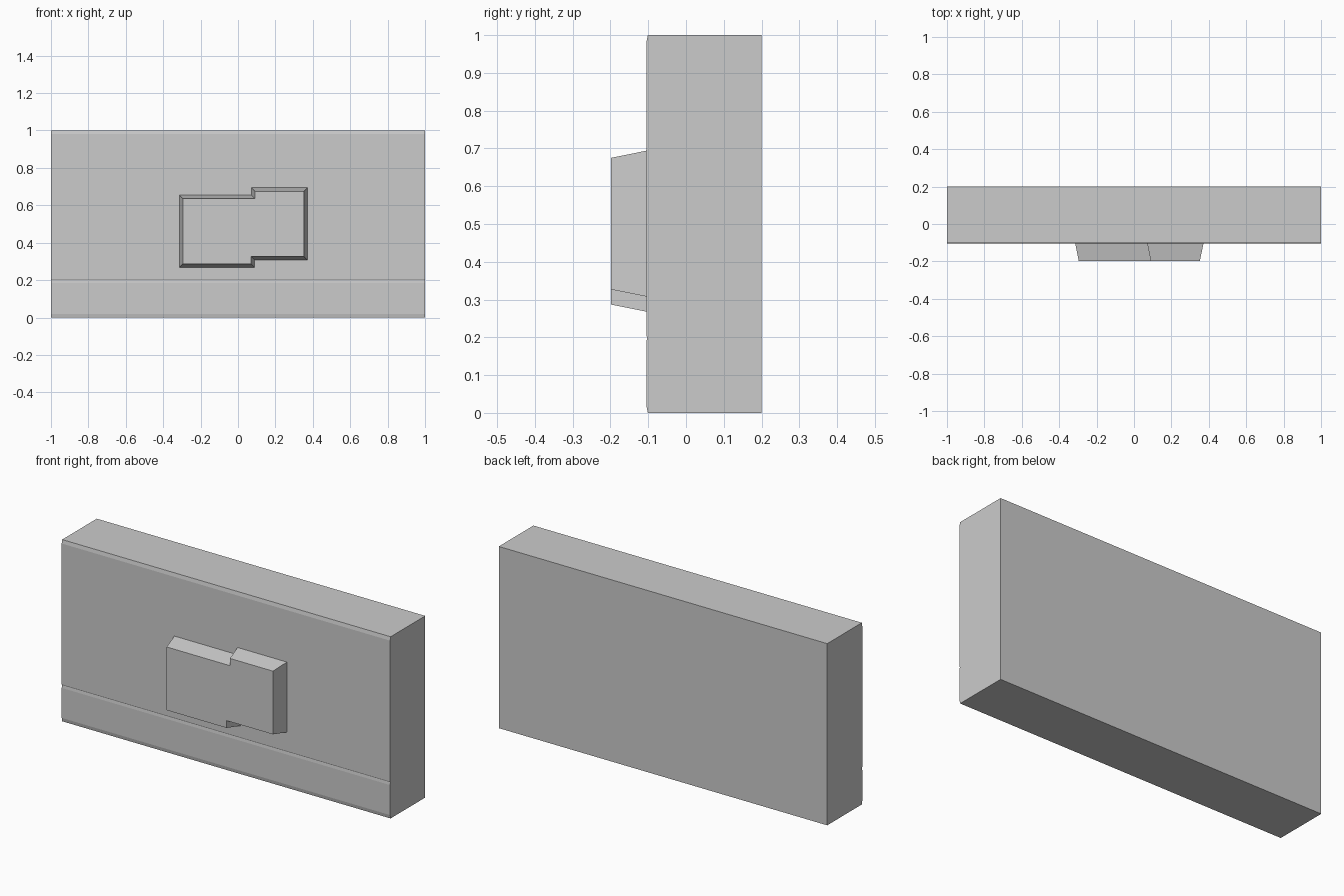
import bpy
import bmesh

cube = bpy.data.objects.get("Cube")
if cube:
    bpy.data.objects.remove(cube, do_unlink=True)

# One plain grey
grey = bpy.data.materials.new("stone_grey")
grey.use_nodes = True
colour = (0.6, 0.6, 0.6, 1)
grey.diffuse_color = colour
grey.node_tree.nodes["Principled BSDF"].inputs["Base Color"].default_value = colour


def loft(name, start, end):
    """Solid between two matching outlines of 3D points."""
    bm = bmesh.new()
    a = [bm.verts.new(p) for p in start]
    b = [bm.verts.new(p) for p in end]
    bm.faces.new(a)
    bm.faces.new(b[::-1])
    for i in range(len(a)):
        j = (i + 1) % len(a)
        bm.faces.new((a[i], b[i], b[j], a[j]))
    bmesh.ops.recalc_face_normals(bm, faces=bm.faces)
    mesh = bpy.data.meshes.new(name)
    bm.to_mesh(mesh)
    bm.free()
    mesh.materials.append(grey)
    obj = bpy.data.objects.new(name, mesh)
    bpy.context.collection.objects.link(obj)
    return obj


# Wall slab: side profile (y, z) with a shallow groove low on the front
profile = [(0.2, 0), (-0.101, 0), (-0.105, 0.02), (-0.105, 0.185), (-0.103, 0.2),
           (-0.105, 0.205), (-0.105, 0.98), (-0.101, 1), (0.2, 1)]
loft("wall_slab", [(-1, y, z) for y, z in profile], [(1, y, z) for y, z in profile])


# Raised block: stepped outline, chamfered inward towards its front
def stepped(inset, y):
    left, right = -0.315 + inset, 0.372 - inset
    low, high = 0.07, 0.09
    top_step = low + inset
    bottom_step = high - inset
    return [(left, y, 0.267 + inset), (bottom_step, y, 0.267 + inset),
            (bottom_step, y, 0.307 + inset), (right, y, 0.307 + inset),
            (right, y, 0.695 - inset), (top_step, y, 0.695 - inset),
            (top_step, y, 0.655 - inset), (left, y, 0.655 - inset)]


loft("raised_block", stepped(0, -0.1), stepped(0.02, -0.199))
